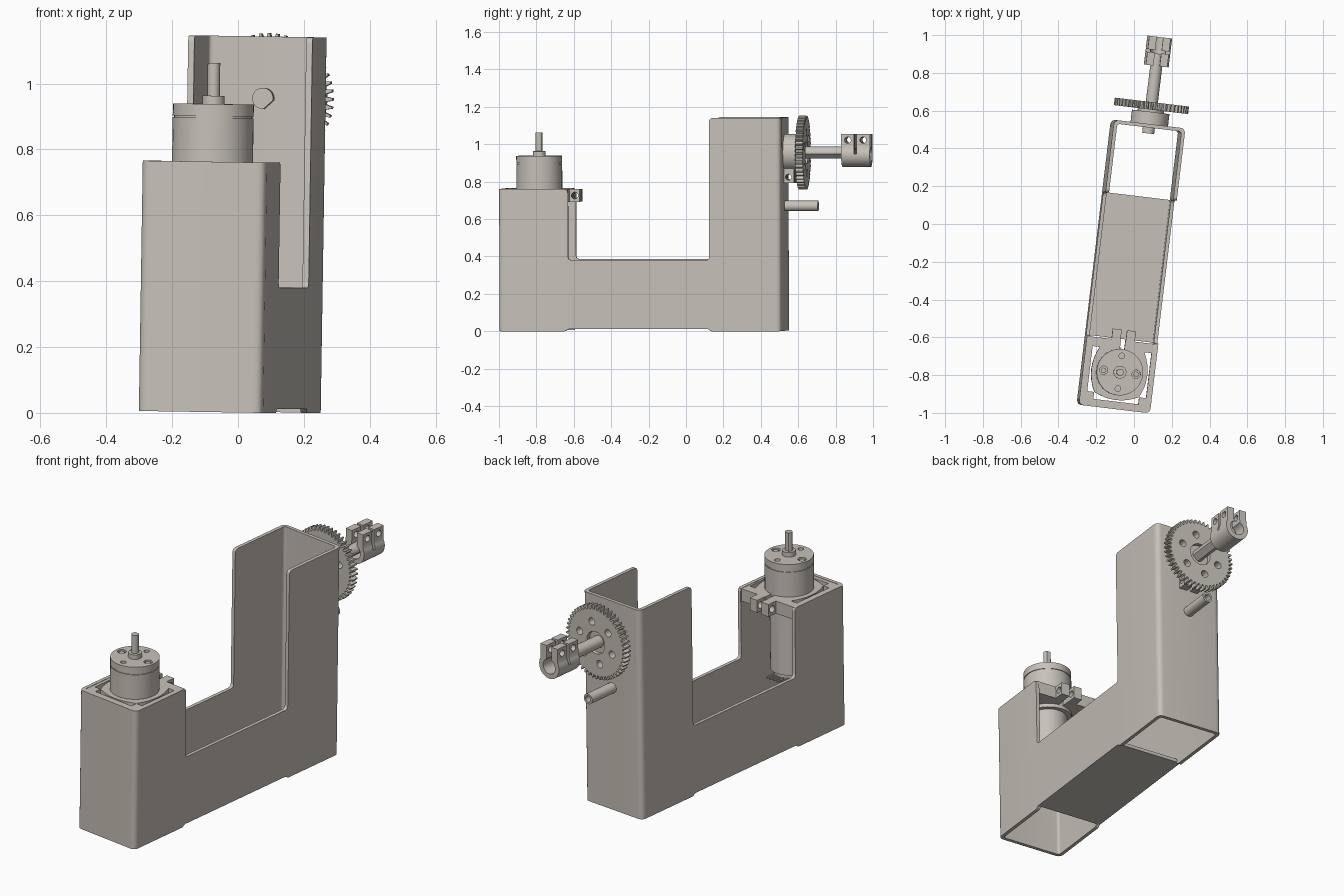
import bpy, bmesh, math
from math import sin, cos, pi, radians
from mathutils import Matrix, Vector

if "Cube" in bpy.data.objects:
    bpy.data.objects.remove(bpy.data.objects["Cube"])

mat = bpy.data.materials.new("warm_grey")
mat.diffuse_color = (0.57, 0.535, 0.485, 1)
mat.use_nodes = True
mat.node_tree.nodes["Principled BSDF"].inputs["Base Color"].default_value = mat.diffuse_color
parts = []
CX = 0.002      # centre line of the frame
GZ = 0.952      # height of the output shaft


def prism(name, pts, a, b, axis):
    """Extrude a 2D outline from a to b along an axis."""
    put = {'x': lambda p, q, t: (t, p, q), 'y': lambda p, q, t: (p, t, q),
           'z': lambda p, q, t: (p, q, t)}[axis]
    bm = bmesh.new()
    lo = [bm.verts.new(put(p, q, a)) for p, q in pts]
    hi = [bm.verts.new(put(p, q, b)) for p, q in pts]
    n = len(pts)
    bm.faces.new(lo)
    bm.faces.new(hi)
    for i in range(n):
        j = (i + 1) % n
        bm.faces.new((lo[i], lo[j], hi[j], hi[i]))
    bmesh.ops.recalc_face_normals(bm, faces=bm.faces)
    me = bpy.data.meshes.new(name)
    bm.to_mesh(me)
    bm.free()
    me.materials.append(mat)
    ob = bpy.data.objects.new(name, me)
    bpy.context.collection.objects.link(ob)
    parts.append(ob)
    return ob


def circle(p, q, r, n=32, a0=0, a1=2 * pi):
    full = abs(a1 - a0 - 2 * pi) < 1e-6
    m = n if full else n - 1
    return [(p + r * cos(a0 + (a1 - a0) * i / m), q + r * sin(a0 + (a1 - a0) * i / m)) for i in range(n)]


def rect(p0, p1, q0, q1):
    return [(p0, q0), (p1, q0), (p1, q1), (p0, q1)]


def rounded(pts, r, steps=5):
    """Round every corner of an outline with a small curve."""
    out = []
    for i, c in enumerate(pts):
        c = Vector(c)
        d0 = (Vector(pts[i - 1]) - c)
        d1 = (Vector(pts[(i + 1) % len(pts)]) - c)
        k = min(r, d0.length * 0.45, d1.length * 0.45)
        s, e = c + d0.normalized() * k, c + d1.normalized() * k
        for j in range(steps + 1):
            t = j / steps
            out.append(tuple(s * (1 - t) ** 2 + c * 2 * t * (1 - t) + e * t * t))
    return out


def boolean(ob, cutters, op='DIFFERENCE'):
    for c in cutters:
        m = ob.modifiers.new("cut", 'BOOLEAN')
        m.object, m.operation, m.solver = c, op, 'EXACT'
        bpy.context.view_layer.update()
        dg = bpy.context.evaluated_depsgraph_get()
        me = bpy.data.meshes.new_from_object(ob.evaluated_get(dg))
        ob.modifiers.clear()
        ob.data = me
        parts.remove(c)
        bpy.data.objects.remove(c)
    return ob


# U-shaped frame: a rounded tube trimmed by the side profile
X0, X1, Y0, Y1, W = CX - 0.19, CX + 0.19, -0.985, 0.535, 0.019
frame = prism("frame", rounded(rect(X0, X1, Y0, Y1), 0.03), -0.1, 1.3, 'z')
inner = prism("inner", rounded(rect(X0 + W, X1 - W, Y0 + W, Y1 - W), 0.015), -0.2, 1.4, 'z')
side = [(-1.1, 0), (-0.625, 0), (-0.612, 0.012), (0.142, 0.012), (0.155, 0), (0.7, 0), (0.7, 1.14),
        (0.149, 1.14), (0.149, 0.38), (-0.612, 0.38), (-0.612, 0.76), (-1.1, 0.76)]
boolean(frame, [inner])
boolean(frame, [prism("side", rounded(side, 0.022), -0.4, 0.4, 'x')], 'INTERSECT')

# Floor of the middle channel
prism("channel_floor", rect(X0 + 0.01, X1 - 0.01, -0.612, 0.149), 0.012, 0.03, 'z')

# Motor mounting plate with clamp jaws
MX, MY = CX + 0.003, -0.788
plate = prism("motor_plate", rect(X0 + 0.008, X1 - 0.008, Y0 + 0.008, -0.618), 0.69, 0.758, 'z')
slots = []
for k in range(4):
    arc = [(-0.12 + 0.24 * i / 8, 0.149 - 0.03 * (abs(i - 4) / 4) ** 2) for i in range(9)]
    pts = [(0.12, 0.157), (-0.12, 0.157)] + arc
    if k == 0:      # rear side is split by the clamp
        pts = [(-0.012, 0.1), (0.012, 0.1), (0.012, 0.3), (-0.012, 0.3)]
    a = k * pi / 2
    slots.append(prism("slot", [(MX + p * cos(a) - q * sin(a), MY + p * sin(a) + q * cos(a))
                                for p, q in pts], 0.6, 0.9, 'z'))
boolean(plate, slots)
for s in (-1, 1):
    xs = sorted((MX + s * 0.014, MX + s * 0.062))
    jaw = prism("clamp_jaw", rect(-0.64, -0.563, 0.69, 0.758), xs[0], xs[1], 'x')
    boolean(jaw, [prism("hole", circle(-0.59, 0.724, 0.018, 20), -0.3, 0.3, 'x')])

# Motor: gearbox with rim groove, can, boss, shaft and face holes
prism("gearbox", circle(MX, MY, 0.123, 40), 0.67, 0.893, 'z')
prism("gearbox_groove", circle(MX, MY, 0.119, 40), 0.89, 0.90, 'z')
cap = prism("gearbox_cap", circle(MX, MY, 0.123, 40), 0.898, 0.935, 'z')
boolean(cap, [prism("hole", circle(MX + 0.087 * cos(k * pi / 2), MY + 0.087 * sin(k * pi / 2),
              0.015 if k % 2 else 0.022, 16), 0.92, 1, 'z') for k in range(4)])
for s in (-1, 1):
    prism("cap_screw", circle(MX + s * 0.087, MY, 0.015, 6), 0.915, 0.93, 'z')
prism("motor_can", circle(MX, MY, 0.1, 40), 0.32, 0.68, 'z')
prism("motor_end", circle(MX, MY, 0.085, 32), 0.28, 0.33, 'z')
for i in range(5):
    prism("motor_pin", rect(MX - 0.05 + i * 0.022, MX - 0.042 + i * 0.022, MY + 0.03, MY + 0.13), 0.29, 0.3, 'z')
prism("motor_boss", circle(MX, MY, 0.034, 24), 0.93, 0.96, 'z')
prism("motor_shaft", circle(MX, MY, 0.019, 20, radians(125), radians(415)), 0.95, 1.06, 'z')

# Bearing hub on the back wall with a split clamp tab
prism("bearing_hub", circle(CX, GZ, 0.1, 40), 0.53, 0.6, 'y')
prism("hub_collar", circle(CX, GZ, 0.07, 32), 0.59, 0.62, 'y')
for s in (-1, 1):
    xs = sorted((CX + s * 0.01, CX + s * 0.055))
    tab = prism("hub_tab", rect(0.53, 0.59, 0.79, 0.89), xs[0], xs[1], 'x')
    boolean(tab, [prism("hole", circle(0.56, 0.822, 0.016, 16), -0.3, 0.3, 'x')])

# Spur gear with lightening holes and a recessed centre
N, teeth = 48, []
for i in range(N):
    for f, r in ((-0.32, 0.178), (-0.14, 0.198), (0.14, 0.198), (0.32, 0.178)):
        a = 2 * pi * (i + f) / N
        teeth.append((CX + r * cos(a), GZ + r * sin(a)))
gear = prism("gear", teeth, 0.612, 0.652, 'y')
cuts = [prism("hole", circle(CX + 0.112 * cos(k * pi / 3 + 0.3), GZ + 0.112 * sin(k * pi / 3 + 0.3),
        0.02, 20), 0.5, 0.8, 'y') for k in range(6)]
cuts.append(prism("bore", circle(CX, GZ, 0.06, 32), 0.63, 0.8, 'y'))
boolean(gear, cuts)

# D-shaped output shaft
prism("output_shaft", circle(CX, GZ, 0.032, 28, radians(-10), radians(275)), 0.485, 0.91, 'y')

# Split shaft coupling: C-shaped clamp with ears and screw holes
CZ = GZ - 0.01
outline = circle(CX, CZ, 0.066, 32, radians(150), radians(390)) + [(CX + 0.057, 1.052), (CX - 0.057, 1.052)]
coupling = prism("coupling", outline, 0.845, 0.999, 'y')
boolean(coupling, [
    prism("bore", circle(CX, CZ, 0.04, 32), 0.8, 1.1, 'y'),
    prism("gap", rect(CX - 0.017, CX + 0.017, CZ, 1.2), 0.8, 1.1, 'y'),
    prism("split", rect(0.914, 0.928, 0.945, 1.2), -0.2, 0.2, 'x'),
    prism("hole", circle(0.88, 1.02, 0.017, 20), -0.2, 0.2, 'x'),
    prism("hole", circle(0.963, 1.02, 0.017, 20), -0.2, 0.2, 'x')])

# Hollow guide pin under the gear
pin = prism("guide_pin", circle(CX, 0.667, 0.028, 28), 0.525, 0.714, 'y')
boolean(pin, [prism("bore", circle(CX, 0.667, 0.017, 20), 0.6, 0.8, 'y')])

# Slight turn and lean of the whole model, then smooth shading
M = Matrix.Translation((0, 0, 0.003)) @ Matrix.Rotation(radians(-6.87), 4, 'Z') @ Matrix.Rotation(radians(0.9), 4, 'Y')
for ob in parts:
    ob.data.transform(M)
    ob.select_set(True)
bpy.context.view_layer.objects.active = parts[0]
bpy.ops.object.shade_smooth_by_angle(angle=radians(30))
